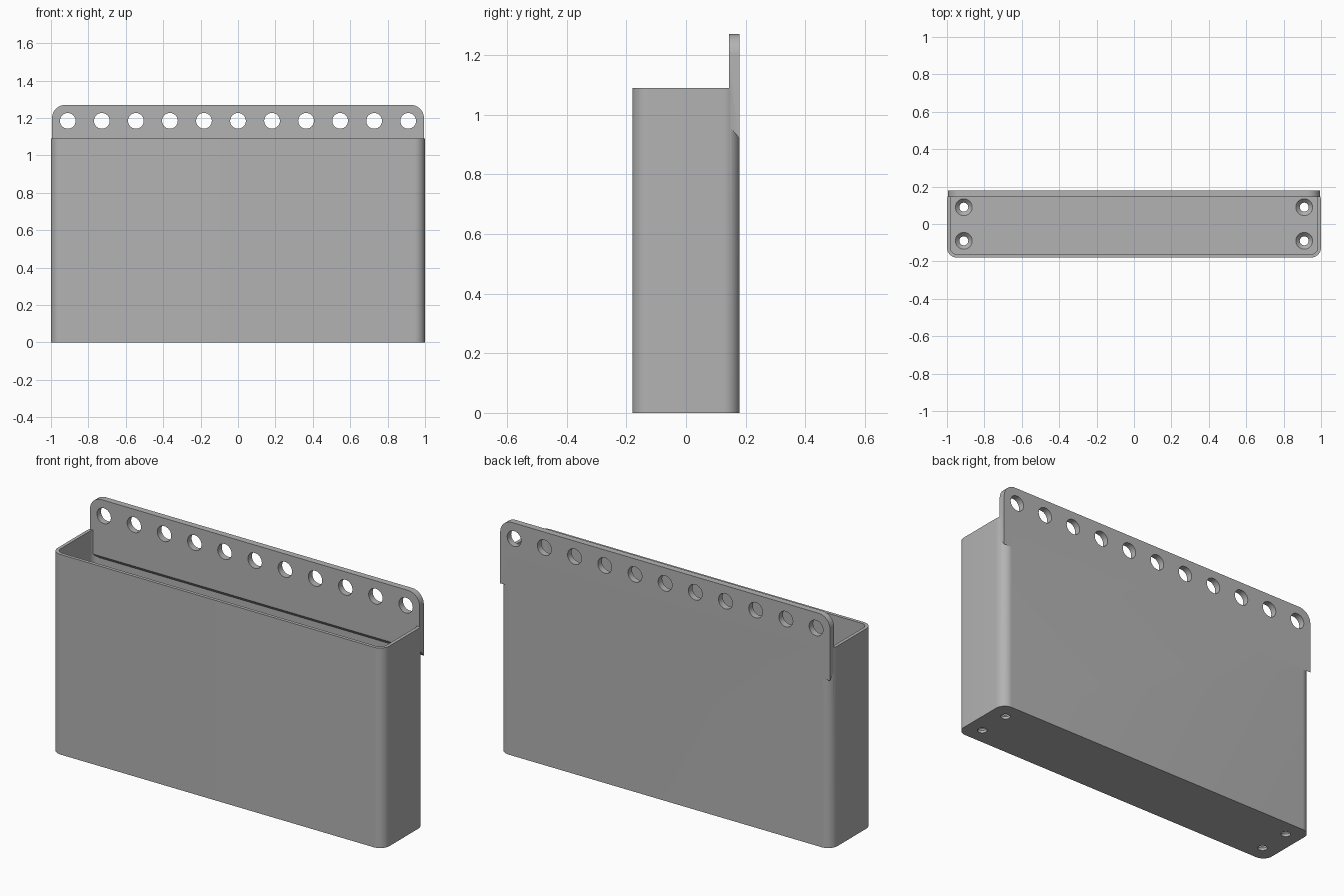
import bpy, bmesh
from math import sin, cos, pi

if "Cube" in bpy.data.objects:
    bpy.data.objects.remove(bpy.data.objects["Cube"])

grey = bpy.data.materials.new("plain grey")
grey.use_nodes = True
colour = (0.45, 0.45, 0.45, 1)
grey.diffuse_color = colour
grey.node_tree.nodes["Principled BSDF"].inputs["Base Color"].default_value = colour


def make(name, bm):
    bmesh.ops.recalc_face_normals(bm, faces=bm.faces)
    mesh = bpy.data.meshes.new(name)
    bm.to_mesh(mesh)
    bm.free()
    mesh.materials.append(grey)
    obj = bpy.data.objects.new(name, mesh)
    bpy.context.collection.objects.link(obj)
    return obj


def arc(cx, cy, r, start, sweep=pi / 2, steps=12):
    return [(cx + r * cos(start + sweep * i / steps),
             cy + r * sin(start + sweep * i / steps)) for i in range(steps + 1)]


def prism(name, near, far):
    """Join two matching outlines into a closed solid."""
    bm = bmesh.new()
    a = [bm.verts.new(p) for p in near]
    b = [bm.verts.new(p) for p in far]
    bm.faces.new(a)
    bm.faces.new(b[::-1])
    for i in range(len(a)):
        j = (i + 1) % len(a)
        bm.faces.new((a[i], b[i], b[j], a[j]))
    return make(name, bm)


def rounded_box(name, hx, hy, r, z0, z1):
    x, y = hx - r, hy - r
    outline = (arc(x, y, r, 0) + arc(-x, y, r, pi / 2)
               + arc(-x, -y, r, pi) + arc(x, -y, r, 1.5 * pi))
    return prism(name, [(*p, z0) for p in outline], [(*p, z1) for p in outline])


def round_cutter(bm, place, rings):
    """Add a turned solid; rings are (radius, distance along its axis)."""
    loops = []
    for r, d in rings:
        circle = arc(0, 0, r, 0, 2 * pi, 32)[:-1]
        loops.append([bm.verts.new(place(u, v, d)) for u, v in circle])
    bm.faces.new(loops[0])
    bm.faces.new(loops[-1][::-1])
    for a, b in zip(loops, loops[1:]):
        for i in range(len(a)):
            j = (i + 1) % len(a)
            bm.faces.new((a[i], b[i], b[j], a[j]))


def combine(target, tool, operation):
    mod = target.modifiers.new("combine", "BOOLEAN")
    mod.operation, mod.solver, mod.object = operation, "EXACT", tool
    bpy.context.view_layer.objects.active = target
    bpy.ops.object.modifier_apply(modifier=mod.name)
    bpy.data.objects.remove(tool)


# Open bin with rounded upright corners
WALL, FLOOR = 0.018, 0.036
HX, HY, R = 1.0, 0.18, 0.055
bin_body = rounded_box("wall_bin", HX, HY, R, 0, 1.09)
cavity = rounded_box("cavity", HX - WALL, HY - WALL, R - WALL, FLOOR, 1.3)
combine(bin_body, cavity, "DIFFERENCE")

# Mounting strip with rounded top corners and a sloping underside
PX, TOP, PR = 0.994, 1.27, 0.07
crown = arc(PX - PR, TOP - PR, PR, 0) + arc(PR - PX, TOP - PR, PR, pi / 2)


def strip_outline(y, bottom):
    return [(x, y, z) for x, z in crown + [(-PX, bottom), (PX, bottom)]]


strip = prism("mounting_strip", strip_outline(0.145, 0.96), strip_outline(HY, 0.92))
combine(bin_body, strip, "UNION")

# Row of hanging holes
bm = bmesh.new()
for i in range(11):
    cx = 0.182 * (i - 5)
    round_cutter(bm, lambda u, v, d: (cx + u, d, 1.185 + v),
                 [(0.042, 0.1), (0.042, 0.25)])
combine(bin_body, make("hanging_holes", bm), "DIFFERENCE")

# Countersunk screw holes in the floor
bm = bmesh.new()
for sx in (-1, 1):
    for sy in (-1, 1):
        round_cutter(bm, lambda u, v, d: (0.91 * sx + u, 0.09 * sy + v, d),
                     [(0.024, -0.02), (0.024, 0.014), (0.045, FLOOR), (0.045, 0.06)])
combine(bin_body, make("screw_holes", bm), "DIFFERENCE")

bpy.ops.object.select_all(action="DESELECT")
bin_body.select_set(True)
bpy.context.view_layer.objects.active = bin_body
bpy.ops.object.shade_smooth_by_angle(angle=pi / 6)
